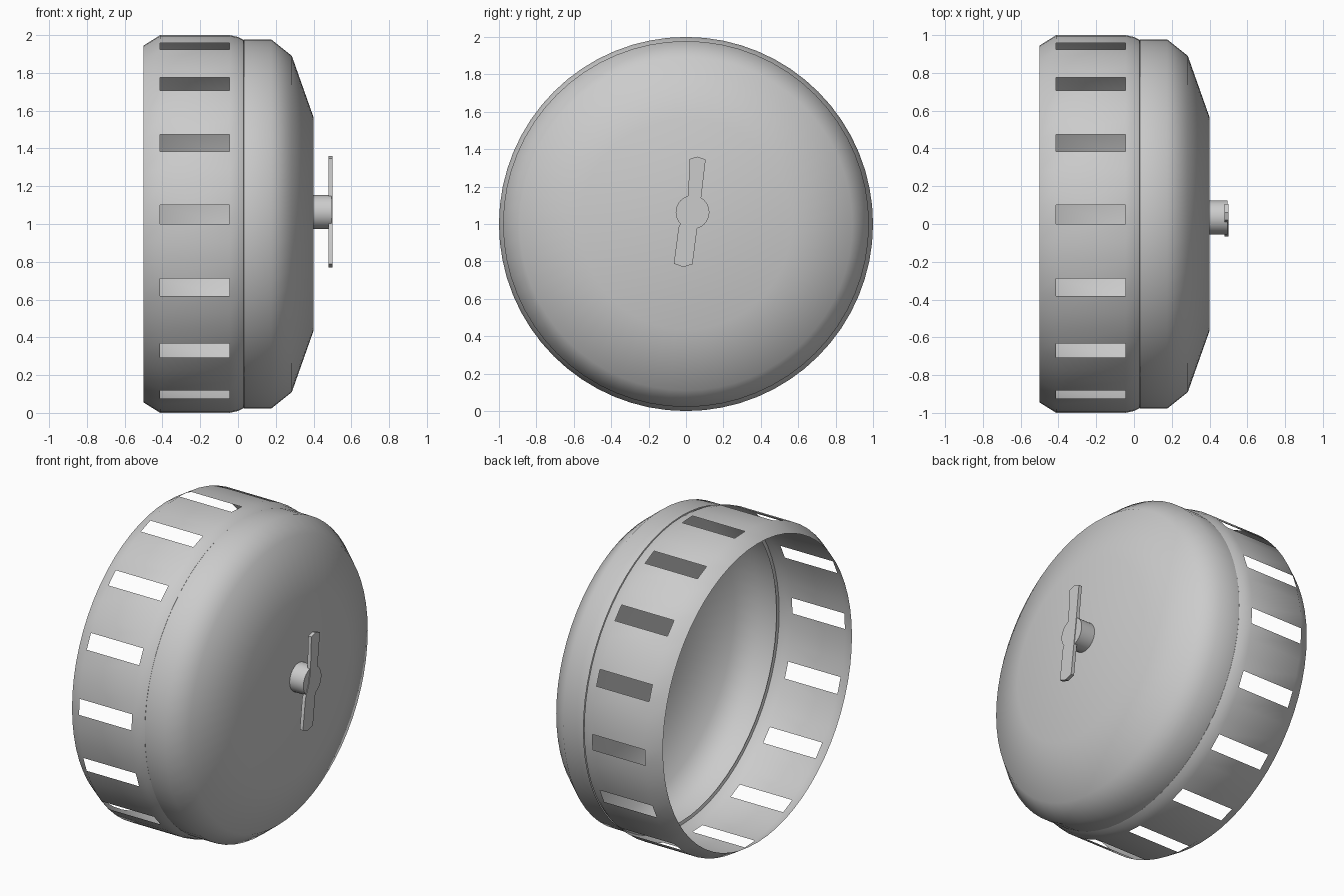
import bpy, bmesh
from math import radians, sin, cos, pi

if "Cube" in bpy.data.objects:
    bpy.data.objects.remove(bpy.data.objects["Cube"])

def finish(name, bm, angle=45):
    me = bpy.data.meshes.new(name)
    bm.to_mesh(me)
    bm.free()
    ob = bpy.data.objects.new(name, me)
    bpy.context.collection.objects.link(ob)
    bpy.ops.object.select_all(action='DESELECT')
    ob.select_set(True)
    bpy.context.view_layer.objects.active = ob
    bpy.ops.object.shade_smooth_by_angle(angle=radians(angle))
    return ob

def lathe(name, profile, angles, cap=False, skip=None, cy=0, cz=1, angle=45):
    """Turn an (x, radius) profile round the x axis; skip(row, column) leaves holes."""
    bm = bmesh.new()
    rows = [[bm.verts.new((x, cy - r * cos(a), cz + r * sin(a))) for a in angles]
            for x, r in profile]
    n = len(angles)
    for i in range(len(rows) - 1):
        for j in range(n):
            if skip and skip(i, j):
                continue
            k = (j + 1) % n
            bm.faces.new((rows[i][j], rows[i + 1][j], rows[i + 1][k], rows[i][k]))
    if cap:
        bm.faces.new(rows[-1][::-1])
    return finish(name, bm, angle)

# Slotted ring: 16 slots, each followed by three solid strips
slots, half, offset = 16, 2.87, 2.9
gap = (360 / slots - 2 * half) / 3
ring_angles = [radians(offset + s * 360 / slots + d)
               for s in range(slots)
               for d in (-half, half, half + gap, half + 2 * gap)]
lathe("slotted_ring",
      [(-0.5, 0.945), (-0.412, 1.0), (-0.045, 1.0), (0.0, 0.99), (0.03, 0.975), (0.035, 0.955)],
      ring_angles, skip=lambda i, j: i == 1 and j % 4 == 0)

# Domed cover with a flat centre
cover_angles = [2 * pi * i / 64 for i in range(64)]
lathe("domed_cover", [(0.033, 0.978), (0.175, 0.978), (0.285, 0.89), (0.4, 0.565)],
      cover_angles, cap=True)

# Hub of the wing handle
hub_angles = [2 * pi * i / 32 for i in range(32)]
lathe("handle_hub", [(0.395, 0.09), (0.496, 0.09)], hub_angles, cap=True,
      cy=0.035, cz=1.063)

# Two-armed bent handle
outline = [(0.02, 1.348), (0.06, 1.36), (0.105, 1.345), (0.08, 1.13), (0.072, 1.07),
           (0.06, 0.98), (0.035, 0.785), (-0.015, 0.77), (-0.065, 0.788),
           (-0.04, 0.98), (-0.005, 1.06), (0.01, 1.13)]
bm = bmesh.new()
face = bm.faces.new([bm.verts.new((0.478, y, z)) for y, z in outline])
ext = bmesh.ops.extrude_face_region(bm, geom=[face], use_keep_orig=True)
bmesh.ops.translate(bm, vec=(0.022, 0, 0),
                    verts=[g for g in ext["geom"] if isinstance(g, bmesh.types.BMVert)])
bmesh.ops.recalc_face_normals(bm, faces=bm.faces)
finish("handle_wings", bm, 30)
